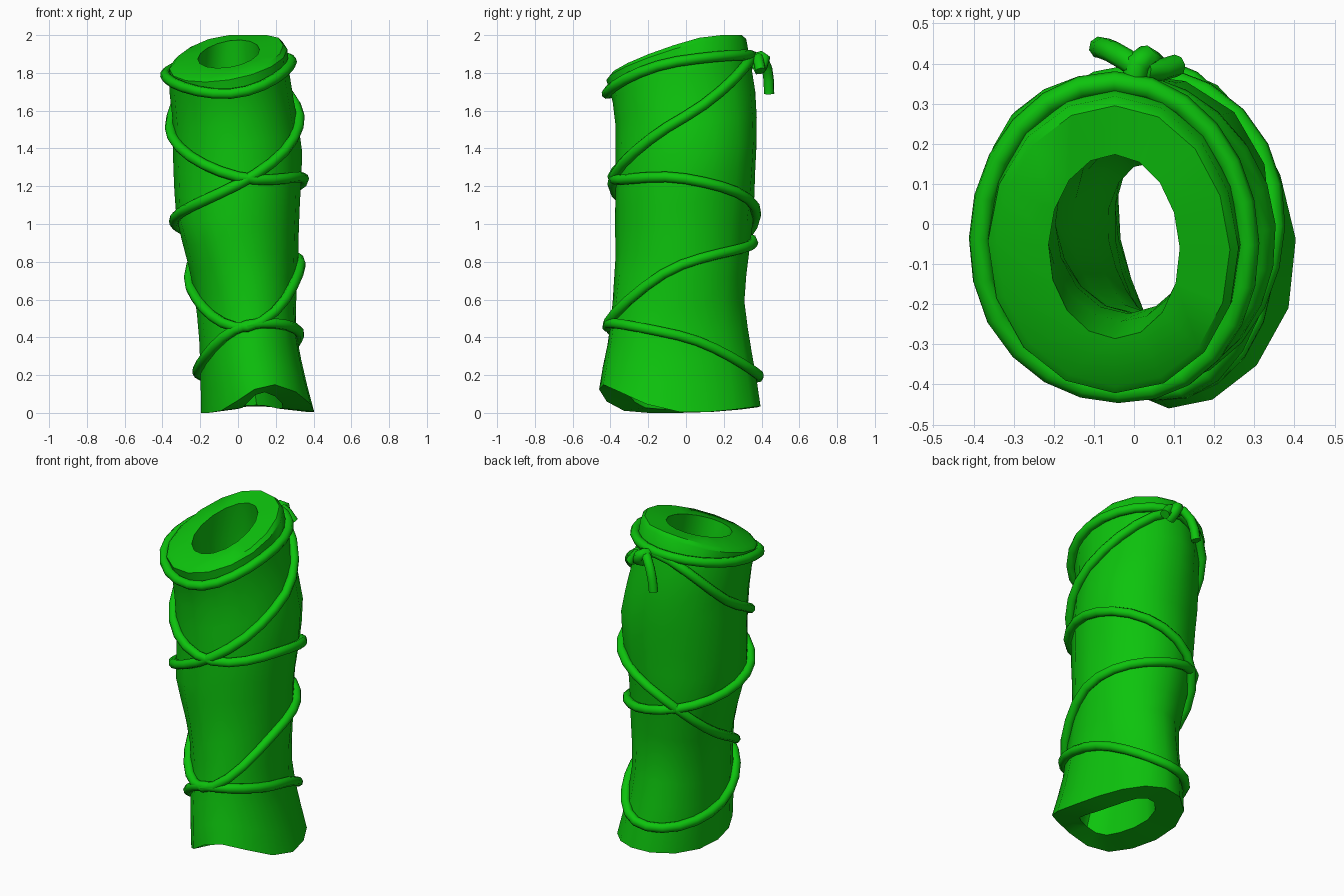
import bpy, bmesh
from math import sin, cos, radians, pi, floor

cube = bpy.data.objects.get("Cube")
if cube:
    bpy.data.objects.remove(cube, do_unlink=True)

green = bpy.data.materials.new("bright_green")
green.use_nodes = True
colour = (0.004, 0.55, 0.004, 1)
green.diffuse_color = colour
green.node_tree.nodes["Principled BSDF"].inputs["Base Color"].default_value = colour

SIDES = 16
RINGS = 15
INNER_RINGS = 11
# Body outline: height, left, right, front, back
PROFILE = [(0.0, -.195, .405, -.475, .40), (0.2, -.20, .35, -.45, .37),
           (0.4, -.205, .31, -.41, .33), (0.6, -.22, .31, -.385, .31),
           (0.8, -.27, .315, -.37, .33), (1.0, -.325, .32, -.38, .35),
           (1.2, -.335, .335, -.375, .36), (1.4, -.345, .335, -.37, .37),
           (1.6, -.35, .30, -.375, .37), (1.75, -.37, .275, -.42, .36),
           (2.0, -.35, .255, -.46, .315)]


def surface(a, z, offset=0.0):
    """Point on the body at angle a and height z."""
    i = 0
    while i < len(PROFILE) - 2 and z > PROFILE[i + 1][0]:
        i += 1
    lo, hi = PROFILE[i], PROFILE[i + 1]
    t = (z - lo[0]) / (hi[0] - lo[0])
    l, r, f, b = (p + (q - p) * t for p, q in zip(lo[1:], hi[1:]))
    # the foot is squashed diagonally, the middle is rippled, the upper back bulges
    offset += 0.004 * sin(3 * a + 9 * z) * sin(pi * min(max(z / 1.8, 0), 1))
    offset -= 0.025 * sin(2 * a) * max(0, 1 - z)
    offset += 0.025 * max(0, cos(a - pi / 4)) ** 4 * max(0, 1 - abs(z - 1.45) / 0.45)
    return ((l + r) / 2 + ((r - l) / 2 + offset) * cos(a),
            (f + b) / 2 + ((b - f) / 2 + offset) * sin(a), z)


def top_z(a):
    return min(1.895 + 0.112 * sin(a) + 0.052 * cos(a), 2.0)


def bottom_z(a):
    return 0.15 * max(0, cos(a + radians(70))) ** 3 + 0.035 * max(0, sin(a)) ** 2


def finish(ob, angle):
    bpy.ops.object.select_all(action='DESELECT')
    ob.select_set(True)
    bpy.context.view_layer.objects.active = ob
    if ob.type == 'CURVE':
        bpy.ops.object.convert(target='MESH')
    bpy.ops.object.shade_smooth_by_angle(angle=radians(angle))


# Hollow leaning tube: outside, bevelled rim, inside and underside as one loop of rings
angles = [2 * pi * i / SIDES for i in range(SIDES)]
rings = []
for k in range(RINGS):
    t = k / (RINGS - 1)
    rings.append([surface(a, bottom_z(a) * (1 - t) + (top_z(a) - 0.02) * t) for a in angles])
rings.append([surface(a, top_z(a), -0.02) for a in angles])
for k in range(INNER_RINGS):
    t = k / (INNER_RINGS - 1)
    rings.append([surface(a, (1.9 + 0.07 * sin(a) + 0.025 * cos(a)) * (1 - t)
                          + (0.02 + 0.6 * bottom_z(a)) * t, -0.147 - 0.015 * t)
                  for a in angles])

bm = bmesh.new()
loops = [[bm.verts.new(p) for p in ring] for ring in rings]
for k, ring in enumerate(loops):
    above = loops[(k + 1) % len(loops)]
    for i in range(SIDES):
        j = (i + 1) % SIDES
        bm.faces.new((ring[i], ring[j], above[j], above[i]))
bmesh.ops.recalc_face_normals(bm, faces=bm.faces)
mesh = bpy.data.meshes.new("hollow_tube")
bm.to_mesh(mesh)
bm.free()
mesh.materials.append(green)
tube = bpy.data.objects.new("hollow_tube", mesh)
bpy.context.collection.objects.link(tube)
finish(tube, 40)


def cord(name, points, radius=0.028, closed=False):
    data = bpy.data.curves.new(name, 'CURVE')
    data.dimensions = '3D'
    data.bevel_depth = radius
    data.bevel_resolution = 2
    data.use_fill_caps = not closed
    spline = data.splines.new('POLY')
    spline.points.add(len(points) - 1)
    for sp, p in zip(spline.points, points):
        sp.co = (*p, 1)
    spline.use_cyclic_u = closed
    data.materials.append(green)
    ob = bpy.data.objects.new(name, data)
    bpy.context.collection.objects.link(ob)
    finish(ob, 50)


def blend(keys, u):
    """Smooth closed curve through evenly spaced values."""
    i = int(floor(u))
    t = u - i
    p0, p1, p2, p3 = (keys[(i + d) % len(keys)] for d in (-1, 0, 1, 2))
    return p1 + 0.5 * t * (p2 - p0 + t * (2 * p0 - 5 * p1 + 4 * p2 - p3
                                          + t * (3 * (p1 - p2) + p3 - p0)))


def winding(name, heights, offset):
    """Closed cord around the body; one height per quarter turn from the back."""
    steps = 6
    pts = []
    for s in range(len(heights) * steps):
        u = s / steps
        pts.append(surface(pi / 2 * (1 + u), blend(heights, u), offset))
    cord(name, pts, closed=True)


winding("top_cord", [1.89, 1.79, 1.69, 1.86], 0.018)
winding("wrapped_cord", [1.88, 1.51, 1.25, 1.24, 1.05, .66, .455, .785,
                         .90, 1.01, 1.21, 1.57], 0.014)
winding("lower_cord", [.20, .23, .465, .41], 0.014)

# Knot at the back with a long hanging end and a short end
cord("knot_loop", [(.0, .36, 1.87), (.01, .4, 1.885), (.03, .415, 1.875),
                   (.045, .405, 1.84), (.04, .36, 1.82)], 0.032)
cord("long_cord_end", [(.02, .38, 1.88), (-.02, .41, 1.87), (-.055, .43, 1.82),
                       (-.075, .438, 1.76), (-.085, .44, 1.69)])
cord("short_cord_end", [(.03, .385, 1.88), (.07, .385, 1.86), (.105, .395, 1.81)])
